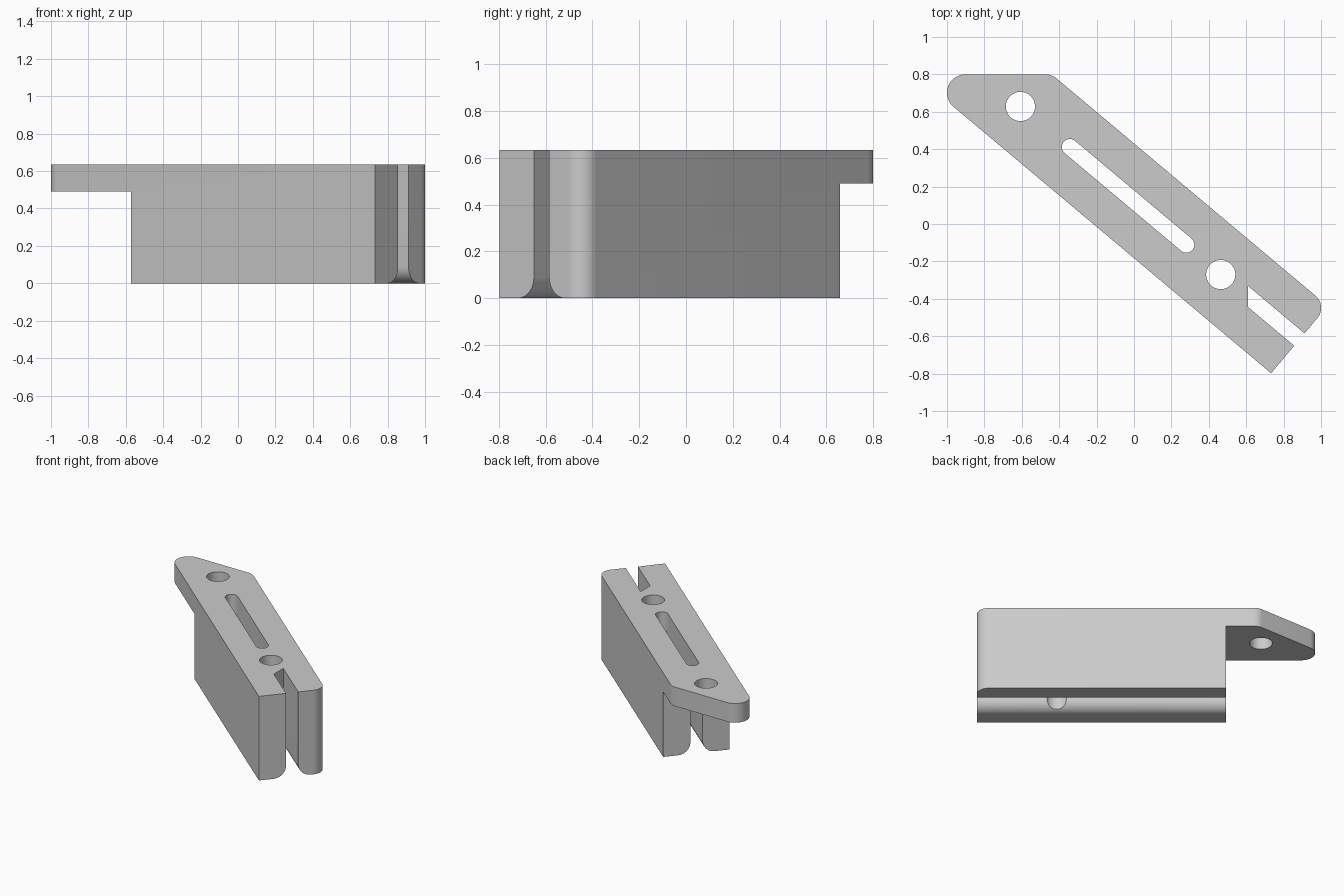
import bpy, bmesh, math
from mathutils import Vector, Matrix

if "Cube" in bpy.data.objects:
    bpy.data.objects.remove(bpy.data.objects["Cube"], do_unlink=True)

# Main sizes, in a frame whose x axis runs along the bar
TILT = math.radians(-40)
TOP, LEDGE = 0.634, 0.49
LOW, HIGH = -0.14, 0.33
START, END = -0.63, 1.0745
MID = (LOW + HIGH) / 2
HALF = 0.043
LIP = 0.088


def prism(name, outline, bottom, top, along_bar=False):
    """Extrude an outline upwards, or a (across, up) profile along the bar."""
    bm = bmesh.new()
    place = (lambda a, b: (bottom, a, b)) if along_bar else (lambda a, b: (a, b, bottom))
    step = Vector((top - bottom, 0, 0) if along_bar else (0, 0, top - bottom))
    face = bm.faces.new([bm.verts.new(place(a, b)) for a, b in outline])
    new = bmesh.ops.extrude_face_region(bm, geom=[face])["geom"]
    bmesh.ops.translate(bm, vec=step, verts=[g for g in new if isinstance(g, bmesh.types.BMVert)])
    bmesh.ops.recalc_face_normals(bm, faces=bm.faces)
    mesh = bpy.data.meshes.new(name)
    bm.to_mesh(mesh)
    bm.free()
    obj = bpy.data.objects.new(name, mesh)
    bpy.context.collection.objects.link(obj)
    return obj


def arc(cx, cy, r, a, b, steps):
    angles = [math.radians(a + (b - a) * i / steps) for i in range(steps + 1)]
    return [(cx + r * math.cos(t), cy + r * math.sin(t)) for t in angles]


def round_corner(before, corner, after, r, steps=14):
    p = Vector(corner)
    d1, d2 = (Vector(before) - p).normalized(), (Vector(after) - p).normalized()
    half = d1.angle(d2) / 2
    centre = p + (d1 + d2).normalized() * r / math.sin(half)
    # Sweep the arc from one tangent point to the other
    a = p + d1 * r / math.tan(half) - centre
    b = p + d2 * r / math.tan(half) - centre
    first = math.degrees(math.atan2(a.y, a.x))
    sweep = math.degrees(math.atan2(a.x * b.y - a.y * b.x, a.dot(b)))
    return arc(centre.x, centre.y, r, first, first + sweep, steps)


# Bar outline: square corner, rounded corner, then the slanted tail
def on_back_edge(v):
    return ((v * math.cos(TILT) - 0.8) / -math.sin(TILT), v)


corners = [(END, LOW), (END, HIGH), on_back_edge(HIGH), on_back_edge(LOW)]
radii = [0, 0.085, 0.09, 0.098]
outline = []
for i, (c, r) in enumerate(zip(corners, radii)):
    outline += round_corner(corners[i - 1], c, corners[(i + 1) % 4], r) if r else [c]
bar = prism("slotted_bar", outline, 0, TOP)

# Space under the tail
under_tail = prism("tail_cutter", [(-2, -1), (START, -1), (START, 1), (-2, 1)], -0.1, LEDGE)

# Groove along the underside with flared rounded lips
left = arc(MID - HALF - LIP, LIP, LIP, -90, 0, 12)
right = [(2 * MID - a, b) for a, b in reversed(left)]
profile = ([(left[0][0], -0.1)] + left + [(MID - HALF, LEDGE), (MID + HALF, LEDGE)]
           + right + [(right[-1][0], -0.1)])
groove = prism("groove_cutter", profile, -1.0, 1.3, along_bar=True)


# Open notch at the front end, with a slanted inner wall
def notch_wall(v):
    return ((0.61 + v * math.sin(TILT)) / math.cos(TILT), v)


a, b = MID - HALF, MID + HALF
notch = prism("notch_cutter", [notch_wall(a), (1.3, a), (1.3, b), notch_wall(b)], 0.3, 0.8)

# Long slot and the two round holes
slot = prism("slot_cutter", arc(0.285, MID, HALF, -90, 90, 16)
             + arc(-0.527, MID, HALF, 90, 270, 16), 0.3, 0.8)
holes = [prism("hole_cutter", arc(u, MID - 0.004, 0.078, 0, 352.5, 47), -0.1, 0.8)
         for u in (-0.869, 0.529)]

bpy.context.view_layer.objects.active = bar
for cutter in [under_tail, groove, notch, slot] + holes:
    cutter.hide_render = True
    mod = bar.modifiers.new("cut", "BOOLEAN")
    mod.operation = "DIFFERENCE"
    mod.solver = "EXACT"
    mod.object = cutter
    bpy.ops.object.modifier_apply(modifier=mod.name)
    bpy.data.objects.remove(cutter, do_unlink=True)

# Turn the bar to its diagonal position
bar.data.transform(Matrix.Rotation(TILT, 4, "Z"))

grey = bpy.data.materials.new("plain_grey")
grey.use_nodes = True
colour = (0.6, 0.6, 0.6, 1)
grey.diffuse_color = colour
grey.node_tree.nodes["Principled BSDF"].inputs["Base Color"].default_value = colour
bar.data.materials.clear()
bar.data.materials.append(grey)

bpy.ops.object.select_all(action="DESELECT")
bar.select_set(True)
bpy.ops.object.shade_smooth_by_angle(angle=math.radians(30))
